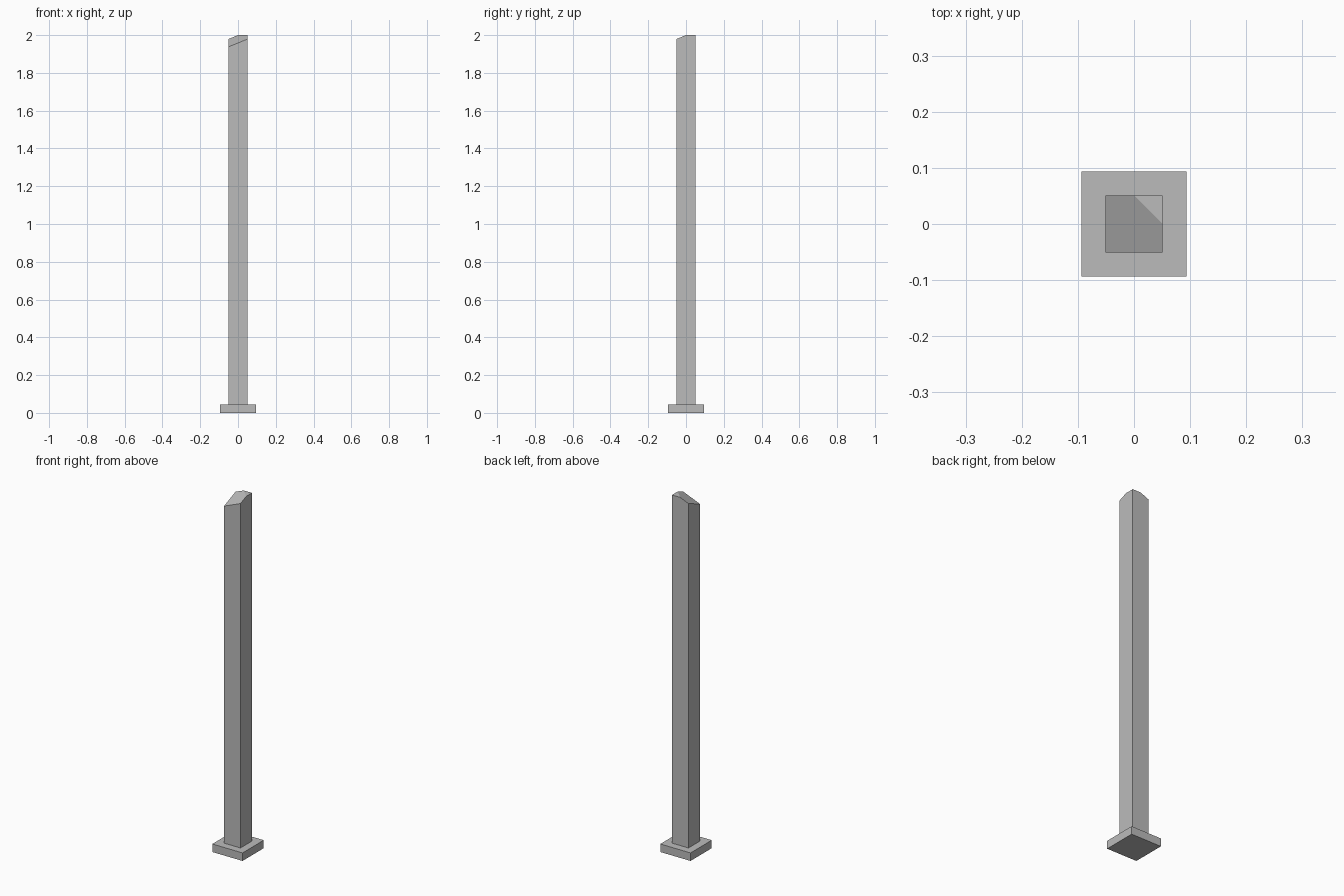
import bpy, bmesh, math
from mathutils import Vector

cube = bpy.data.objects.get("Cube")
if cube:
    bpy.data.objects.remove(cube, do_unlink=True)

# Plain grey metal
grey = bpy.data.materials.new("grey")
grey.use_nodes = True
grey.diffuse_color = (0.5, 0.5, 0.5, 1)
grey.node_tree.nodes["Principled BSDF"].inputs["Base Color"].default_value = (0.5, 0.5, 0.5, 1)


def box(bm, half, z0, z1):
    """Square upright block centred on the z axis."""
    geom = bmesh.ops.create_cube(bm, size=1)
    for v in geom["verts"]:
        v.co = Vector((v.co.x * 2 * half, v.co.y * 2 * half, z1 if v.co.z > 0 else z0))


def finish(bm, name):
    mesh = bpy.data.meshes.new(name)
    bmesh.ops.recalc_face_normals(bm, faces=bm.faces)
    bm.to_mesh(mesh)
    bm.free()
    mesh.materials.append(grey)
    obj = bpy.data.objects.new(name, mesh)
    bpy.context.collection.objects.link(obj)


BASE_HALF, BASE_TOP = 0.094, 0.045
POST_HALF, HEIGHT = 0.051, 2.0

# Square foot plate
bm = bmesh.new()
box(bm, BASE_HALF, 0, BASE_TOP)
finish(bm, "foot_plate")

# Post, its top cut 30 degrees down towards the front corner on the -x side
bm = bmesh.new()
box(bm, POST_HALF, BASE_TOP, HEIGHT)
slope = math.tan(math.radians(30)) / math.sqrt(2)
bmesh.ops.bisect_plane(
    bm, geom=bm.verts[:] + bm.edges[:] + bm.faces[:],
    plane_co=(0, POST_HALF, HEIGHT), plane_no=(-slope, -slope, 1), clear_outer=True)
bmesh.ops.holes_fill(bm, edges=[e for e in bm.edges if e.is_boundary])
finish(bm, "post")
